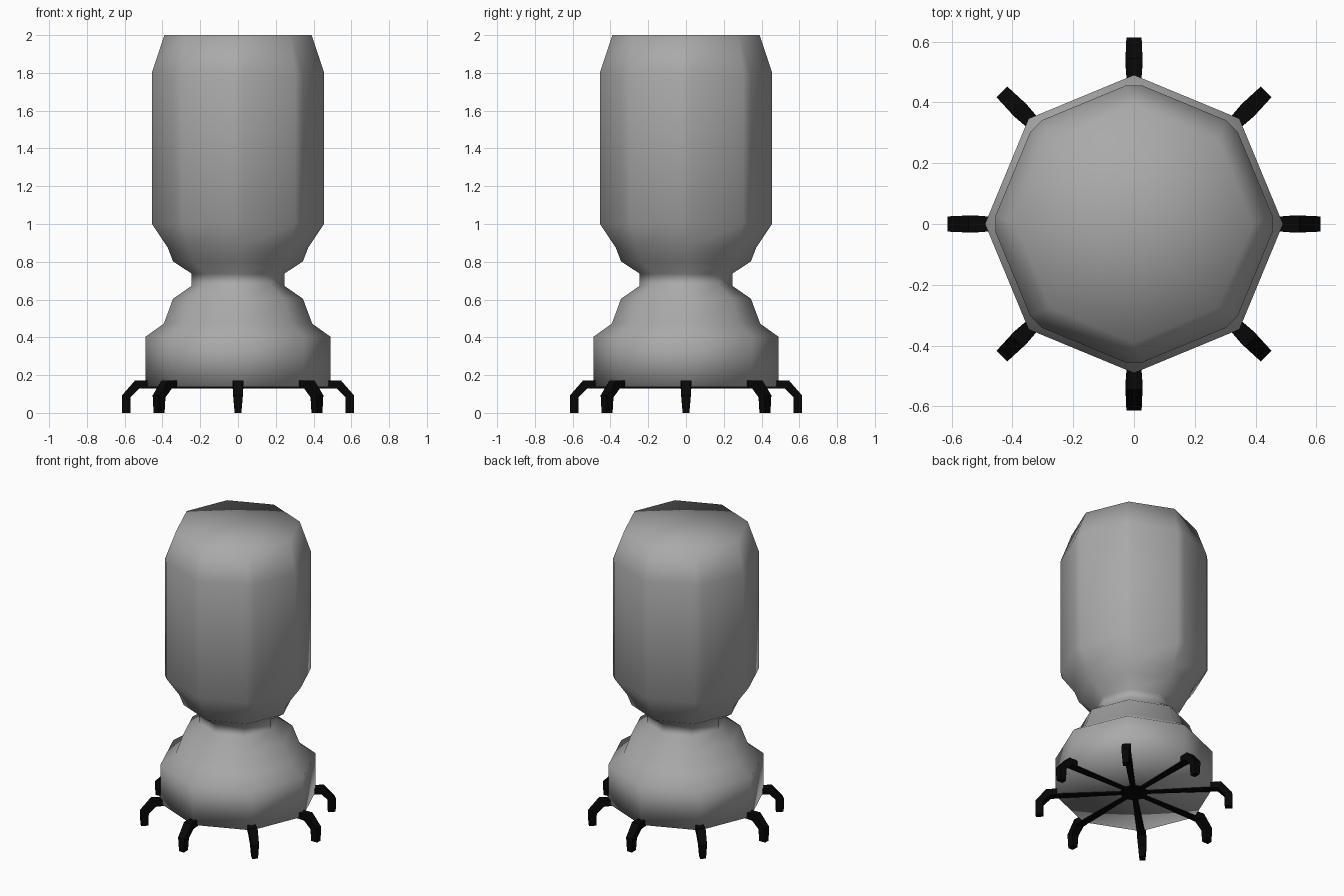
import bpy, bmesh, math
from mathutils import Matrix, Vector

if "Cube" in bpy.data.objects:
    bpy.data.objects.remove(bpy.data.objects["Cube"])


def material(name, v):
    m = bpy.data.materials.new(name)
    m.diffuse_color = (v, v, v, 1)
    m.use_nodes = True
    m.node_tree.nodes["Principled BSDF"].inputs["Base Color"].default_value = m.diffuse_color
    return m


grey = material("dark_grey_metal", 0.4)
black = material("black_metal", 0.002)


def finish(bm, name, smooth, mat):
    bmesh.ops.remove_doubles(bm, verts=bm.verts, dist=0.0005)
    bmesh.ops.recalc_face_normals(bm, faces=bm.faces)
    # large end caps become triangle fans so they shade evenly
    bmesh.ops.poke(bm, faces=[f for f in bm.faces if len(f.verts) > 4])
    for f in bm.faces:
        f.smooth = smooth
    me = bpy.data.meshes.new(name)
    bm.to_mesh(me)
    bm.free()
    me.materials.append(mat)
    ob = bpy.data.objects.new(name, me)
    bpy.context.collection.objects.link(ob)
    return ob


def loft(bm, rings):
    # skin a list of closed rings and cap both ends
    loops = [[bm.verts.new(p) for p in ring] for ring in rings]
    for a, b in zip(loops, loops[1:]):
        n = len(a)
        for i in range(n):
            bm.faces.new((a[i], a[(i + 1) % n], b[(i + 1) % n], b[i]))
    bm.faces.new(loops[0][::-1])
    bm.faces.new(loops[-1])


def octagon(r, z, half_cut=0.0):
    # octagon with corners on the axes; half_cut trims each corner flat
    pts = []
    for k in range(8):
        rot = Matrix.Rotation(k * math.pi / 4, 3, 'Z')
        for s in (-1, 1):
            pts.append(rot @ Vector((r, s * half_cut, z)))
    return pts


# Body: (radius, height, corner cut)
profile = [(0.49, 0.138, 0), (0.49, 0.403, 0), (0.393, 0.472, 0),
           (0.344, 0.604, 0), (0.245, 0.673, 0), (0.245, 0.737, 0),
           (0.344, 0.802, 0), (0.371, 0.873, 0), (0.455, 1.0, 0.028),
           (0.455, 1.805, 0.028), (0.39, 2.0, 0)]
bm = bmesh.new()
loft(bm, [octagon(*p) for p in profile])
finish(bm, "body", True, grey)

# Hub under the body
bm = bmesh.new()
loft(bm, [octagon(0.09, 0.129), octagon(0.09, 0.16)])
finish(bm, "leg_hub", False, black)

# Bent legs: (outer r, outer z, inner r, inner z, half width)
sections = [(0.05, 0.172, 0.05, 0.13, 0.016), (0.47, 0.172, 0.47, 0.13, 0.024),
            (0.545, 0.172, 0.522, 0.13, 0.028), (0.614, 0.093, 0.568, 0.083, 0.025),
            (0.614, 0.0, 0.568, 0.0, 0.018)]
for k in range(8):
    bm = bmesh.new()
    loft(bm, [[(ro, -w, zo), (ro, w, zo), (ri, w, zi), (ri, -w, zi)]
              for ro, zo, ri, zi, w in sections])
    leg = finish(bm, f"leg_{k + 1}", False, black)
    leg.data.transform(Matrix.Rotation(k * math.pi / 4, 4, 'Z'))
